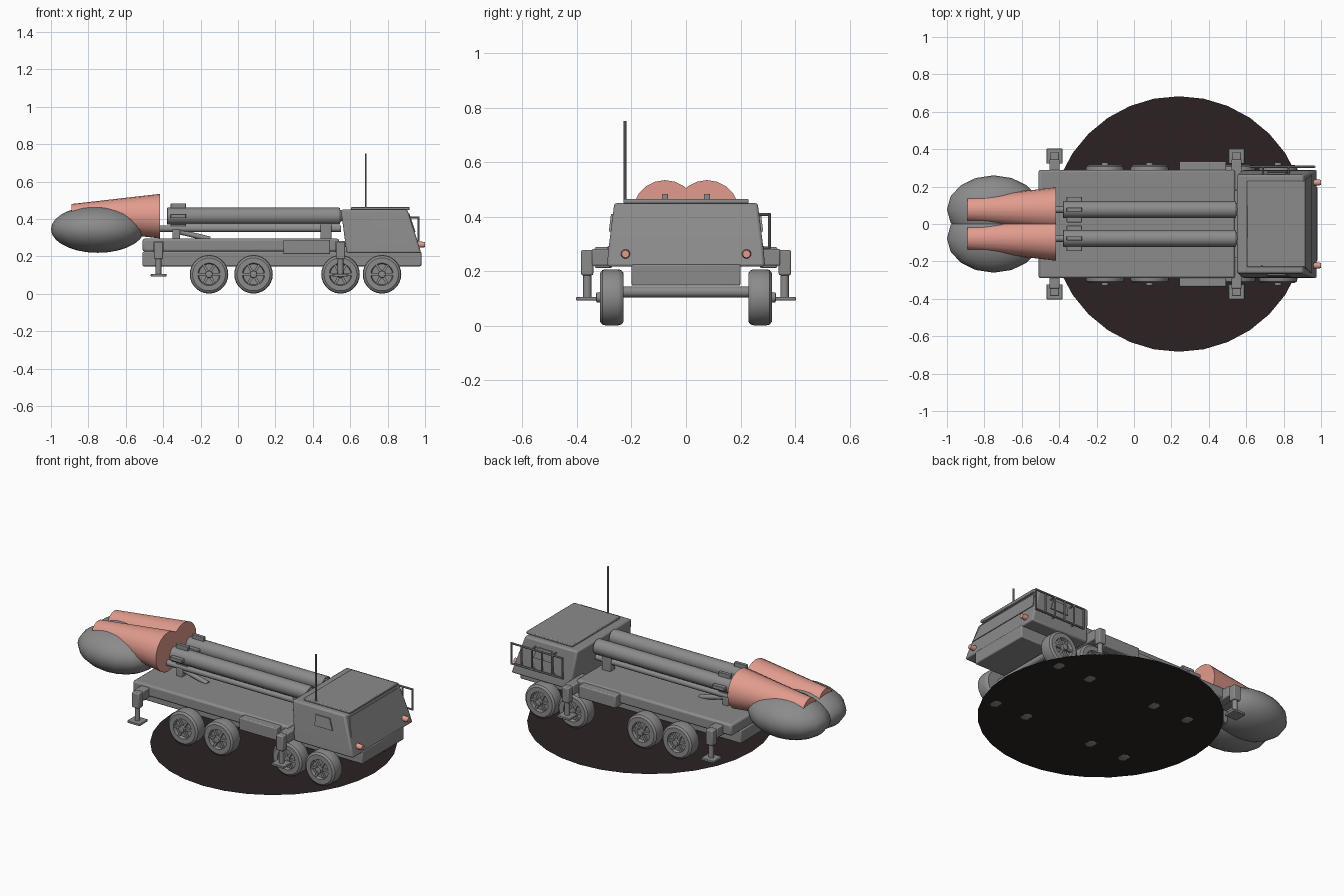
import bpy, bmesh, math
from mathutils import Vector, Matrix

if "Cube" in bpy.data.objects:
    bpy.data.objects.remove(bpy.data.objects["Cube"])


def material(name, col):
    m = bpy.data.materials.new(name)
    m.diffuse_color = (*col, 1)
    m.use_nodes = True
    m.node_tree.nodes["Principled BSDF"].inputs["Base Color"].default_value = m.diffuse_color
    return m


GREY = material("grey_paint", (0.26, 0.26, 0.26))
PINK = material("salmon", (0.76, 0.33, 0.27))
DARK = material("dark_ground", (0.025, 0.016, 0.016))


def finish(name, bm, mat=GREY, bevel=0, smooth=True):
    bmesh.ops.recalc_face_normals(bm, faces=bm.faces)
    me = bpy.data.meshes.new(name)
    bm.to_mesh(me)
    bm.free()
    me.materials.append(mat)
    ob = bpy.data.objects.new(name, me)
    bpy.context.collection.objects.link(ob)
    if bevel:
        mod = ob.modifiers.new("bevel", 'BEVEL')
        mod.width, mod.segments = bevel, 2
    if smooth:
        bpy.ops.object.select_all(action='DESELECT')
        ob.select_set(True)
        bpy.context.view_layer.objects.active = ob
        bpy.ops.object.shade_smooth_by_angle(angle=math.radians(35))
    return ob


def loft(name, rings, mat=GREY, bevel=0):
    """Solid through rings of equal length, closed at both ends."""
    bm = bmesh.new()
    vs = [[bm.verts.new(p) for p in r] for r in rings]
    n = len(vs[0])
    for a, b in zip(vs, vs[1:]):
        for i in range(n):
            bm.faces.new((a[i], a[(i + 1) % n], b[(i + 1) % n], b[i]))
    bm.faces.new(vs[0])
    bm.faces.new(vs[-1])
    return finish(name, bm, mat, bevel)


def rect(x0, x1, y, z):
    return [(x0, -y, z), (x1, -y, z), (x1, y, z), (x0, y, z)]


def box(name, x, y, z, mat=GREY, bevel=0.006):
    return loft(name, [[(x[0], y[0], h), (x[1], y[0], h), (x[1], y[1], h), (x[0], y[1], h)]
                       for h in z], mat, bevel)


def tube(name, a, b, r1, r2=None, mat=GREY, seg=16, bevel=0):
    a, b = Vector(a), Vector(b)
    bm = bmesh.new()
    bmesh.ops.create_cone(bm, cap_ends=True, segments=seg, radius1=r1,
                          radius2=r1 if r2 is None else r2, depth=(b - a).length)
    rot = (b - a).to_track_quat('Z', 'Y').to_matrix().to_4x4()
    bm.transform(Matrix.Translation((a + b) / 2) @ rot)
    return finish(name, bm, mat, bevel)


def lathe_y(name, profile, x, z, side, seg=28):
    """Revolve (radius, y) points about a sideways axis."""
    return loft(name, [[(x + r * math.cos(t), side * y, z + r * math.sin(t))
                        for t in (2 * math.pi * i / seg for i in range(seg))]
                       for r, y in profile])


# ground disc
bm = bmesh.new()
bmesh.ops.create_circle(bm, cap_ends=True, segments=32, radius=0.683,
                        matrix=Matrix.Translation((0.24, 0, 0.004)))
finish("ground_disc", bm, DARK, smooth=False)

# frame and deck
box("frame", (-0.51, 0.98), (-0.2, 0.2), (0.147, 0.225))
box("deck", (-0.51, 0.54), (-0.29, 0.29), (0.225, 0.295), bevel=0.012)

# cab with sloping front, back and sides
loft("cab", [rect(0.58, 0.98, 0.29, 0.217), rect(0.573, 0.962, 0.285, 0.275),
             rect(0.55, 0.905, 0.263, 0.45)], bevel=0.01)
box("roof_panel", (0.605, 0.918), (-0.23, 0.23), (0.448, 0.465), bevel=0.005)


def front_x(z):
    return 0.962 - (z - 0.275) * 0.326


def side_y(z):
    return 0.285 - (z - 0.275) * 0.126


# windscreen plate and side windows
loft("windscreen", [[(front_x(z) + d, y * (0.262 if z < 0.4 else 0.23), z)
                     for z, y in ((0.33, -1), (0.33, 1), (0.43, 1), (0.43, -1))]
                    for d in (-0.003, 0.005)])
for s in (-1, 1):
    loft("side_window", [[(x, s * (side_y(z) + d), z) for x, z in
                          ((0.715, 0.345), (0.835, 0.345), (0.81, 0.41), (0.715, 0.41))]
                         for d in (-0.002, 0.007)])
    # headlamps
    tube("headlamp", (0.955, s * 0.222, 0.263), (1.0, s * 0.222, 0.263), 0.018, 0.014, PINK)

# aerial
tube("aerial", (0.683, -0.224, 0.455), (0.683, -0.224, 0.75), 0.005, seg=8)

# side rack on the cab
for z in (0.285, 0.408):
    tube("rack_rail", (0.62, 0.306, z), (0.965, 0.306, z), 0.006, seg=8)
for i in range(6):
    x = 0.62 + 0.069 * i
    tube("rack_post", (x, 0.306, 0.281), (x, 0.306, 0.412), 0.006, seg=8)
for x in (0.689, 0.827):
    for z in (0.285, 0.408):
        tube("rack_mount", (x, 0.255, z), (x, 0.306, z), 0.005, seg=8)

# wheels with recessed rims and spokes
WZ, WR = 0.104, 0.103
for x in (-0.155, 0.083, 0.548, 0.77):
    tube("axle", (x, -0.25, WZ + 0.02), (x, 0.25, WZ + 0.02), 0.02)
    for s in (-1, 1):
        lathe_y("tyre", [(0.06, 0.229), (0.09, 0.229), (0.1, 0.238), (WR, 0.25), (WR, 0.295),
                         (0.1, 0.307), (0.088, 0.316), (0.06, 0.316), (0.055, 0.298),
                         (0.02, 0.298), (0.018, 0.328), (0.01, 0.33)], x, WZ, s)
        for k in range(6):
            t = k * math.pi / 3
            u, v = Vector((math.cos(t), 0, math.sin(t))), Vector((-math.sin(t), 0, math.cos(t)))
            loft("wheel_spoke", [[Vector((x, s * y, WZ)) + u * r + v * w for r, w in
                                  ((0.01, -0.008), (0.06, -0.006), (0.06, 0.006), (0.01, 0.008))]
                                 for y in (0.295, 0.312)])

# outriggers and side lockers
for s in (-1, 1):
    def span(a, b):
        return tuple(sorted((s * a, s * b)))
    for x in (-0.425, 0.548):
        box("outrigger_arm", (x - 0.028, x + 0.028), span(0.18, 0.345), (0.22, 0.282))
        box("outrigger_housing", (x - 0.024, x + 0.024), span(0.34, 0.385), (0.185, 0.278))
        tube("outrigger_leg", (x, s * 0.362, 0.1), (x, s * 0.362, 0.2), 0.015)
        box("outrigger_foot", (x - 0.042, x + 0.042), span(0.323, 0.403), (0.092, 0.106), bevel=0.003)
    box("side_locker", (0.242, 0.493), span(0.27, 0.335), (0.212, 0.288))

# launch tubes, support rails, fins, flames and smoke
TZ = 0.415
for s in (-1, 1):
    y = s * 0.077
    tube("launch_tube", (-0.38, y, TZ), (0.545, y, TZ), 0.045, seg=24, bevel=0.004)
    tube("tube_nose", (0.54, y, TZ), (0.565, y, TZ), 0.04, 0.018, seg=24)
    tube("support_rail", (-0.42, y, 0.348), (0.55, y, 0.348), 0.018)
    tube("support_strut", (-0.34, y, 0.338), (-0.15, y, 0.292), 0.014)
    box("rear_pivot", (-0.35, -0.31), (y - 0.02, y + 0.02), (0.29, 0.345))
    box("front_mount", (0.44, 0.5), (y - 0.025, y + 0.025), (0.29, 0.38))
    for k in range(4):
        ob = box("tube_fin", (-0.36, -0.278), (-0.011, 0.011), (0.035, 0.068), bevel=0.003)
        ob.matrix_world = Matrix.Translation((0, y, TZ)) @ Matrix.Rotation(k * math.pi / 2, 4, 'X')
    tube("exhaust_flame", (-0.89, y, TZ), (-0.418, y, TZ), 0.065, 0.119, PINK, seg=20)
    bm = bmesh.new()
    bmesh.ops.create_uvsphere(bm, u_segments=16, v_segments=14, radius=1)
    bm.transform(Matrix.Translation((-0.75, y, 0.345)) @ Matrix.Diagonal((0.25, 0.183, 0.126, 1)))
    finish("smoke_cloud", bm)
